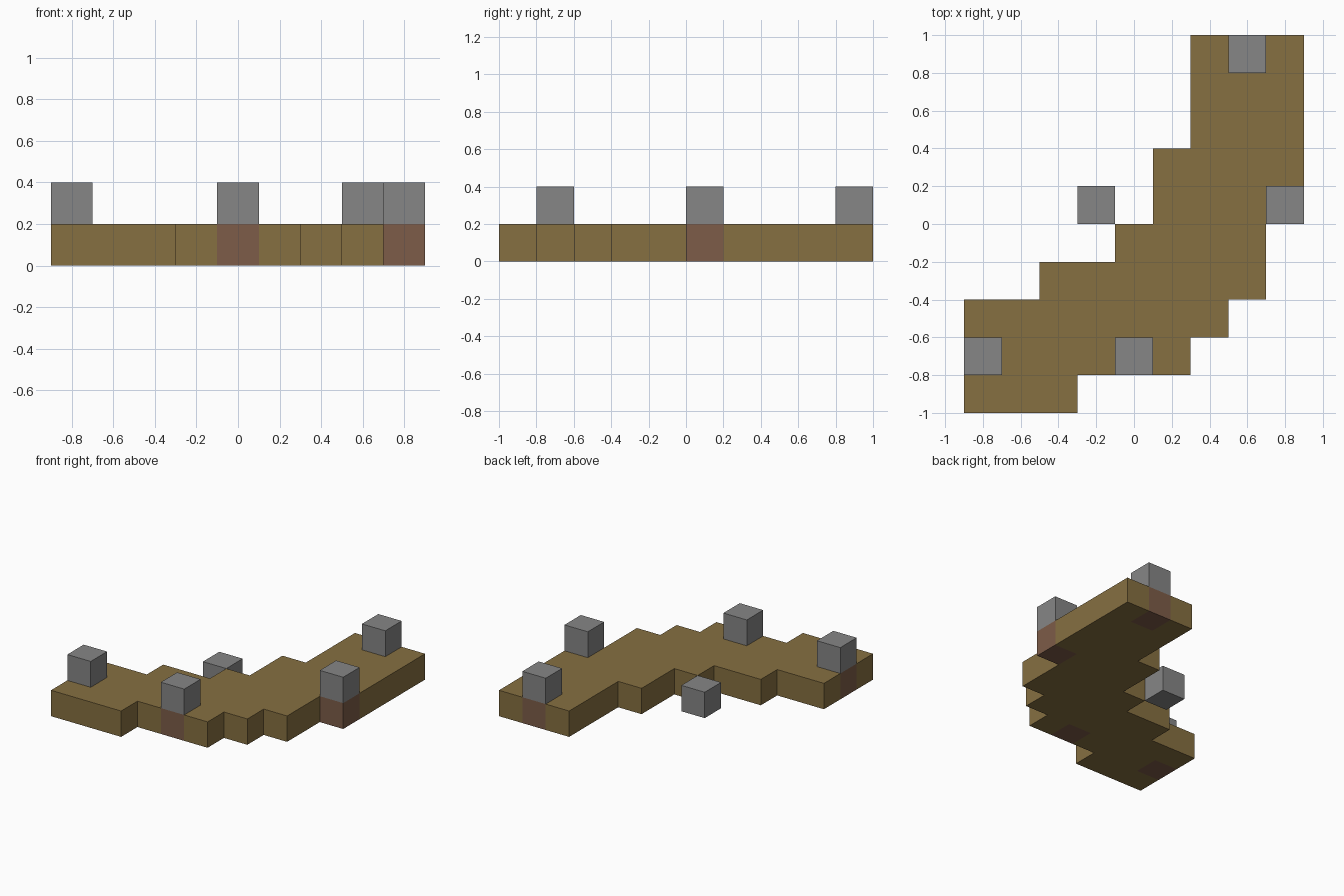
import bpy
import bmesh
import math
from mathutils import Vector

if "Cube" in bpy.data.objects:
    bpy.data.objects.remove(bpy.data.objects["Cube"], do_unlink=True)

CELL = 0.2
ORIGIN = Vector((-0.9, -1.0, 0.0))
CORNERS = [(-1, -1), (1, -1), (1, 1), (-1, 1)]


def material(name, color):
    mat = bpy.data.materials.new(name)
    mat.use_nodes = True
    mat.diffuse_color = (*color, 1)
    mat.node_tree.nodes["Principled BSDF"].inputs["Base Color"].default_value = (*color, 1)
    return mat


earth = material("earth brown", (0.24, 0.16, 0.053))
clay = material("reddish clay", (0.205, 0.107, 0.065))
stone = material("stone grey", (0.238, 0.238, 0.238))

# Ground cells: first and last column of each row, from front to back
rows = [(0, 3), (0, 6), (0, 7), (2, 8), (4, 8), (5, 9), (5, 9), (6, 9), (6, 9), (6, 9)]
ground = {(x, y, 0) for y, (start, end) in enumerate(rows) for x in range(start, end)}

# Clay footings sit in the ground, each with a stone block on top
footings = {(0, 1, 0), (4, 1, 0), (8, 5, 0), (7, 9, 0)}
blocks = {(x, y, 1) for x, y, z in footings}
loose_block = {(3, 5, 0)}
ground -= footings
occupied = ground | footings | blocks | loose_block


def build_cells(name, cells, mat):
    """Skin a set of grid cells with their exposed faces only."""
    bm = bmesh.new()
    for cell in sorted(cells):
        centre = Vector(cell) + Vector((0.5, 0.5, 0.5))
        for axis in range(3):
            for side in (-1, 1):
                step = [0, 0, 0]
                step[axis] = side
                if tuple(c + s for c, s in zip(cell, step)) in occupied:
                    continue
                verts = []
                for a, b in CORNERS[::side]:
                    offset = Vector(step)
                    offset[(axis + 1) % 3] = a
                    offset[(axis + 2) % 3] = b
                    verts.append(bm.verts.new(ORIGIN + (centre + offset / 2) * CELL))
                bm.faces.new(verts)
    bmesh.ops.remove_doubles(bm, verts=bm.verts, dist=0.001)
    bmesh.ops.dissolve_limit(bm, angle_limit=math.radians(1), verts=bm.verts, edges=bm.edges)
    mesh = bpy.data.meshes.new(name)
    bm.to_mesh(mesh)
    bm.free()
    mesh.materials.append(mat)
    obj = bpy.data.objects.new(name, mesh)
    bpy.context.collection.objects.link(obj)


build_cells("ground_slab", ground, earth)
build_cells("clay_footings", footings, clay)
build_cells("stone_blocks", blocks, stone)
build_cells("loose_stone_block", loose_block, stone)
